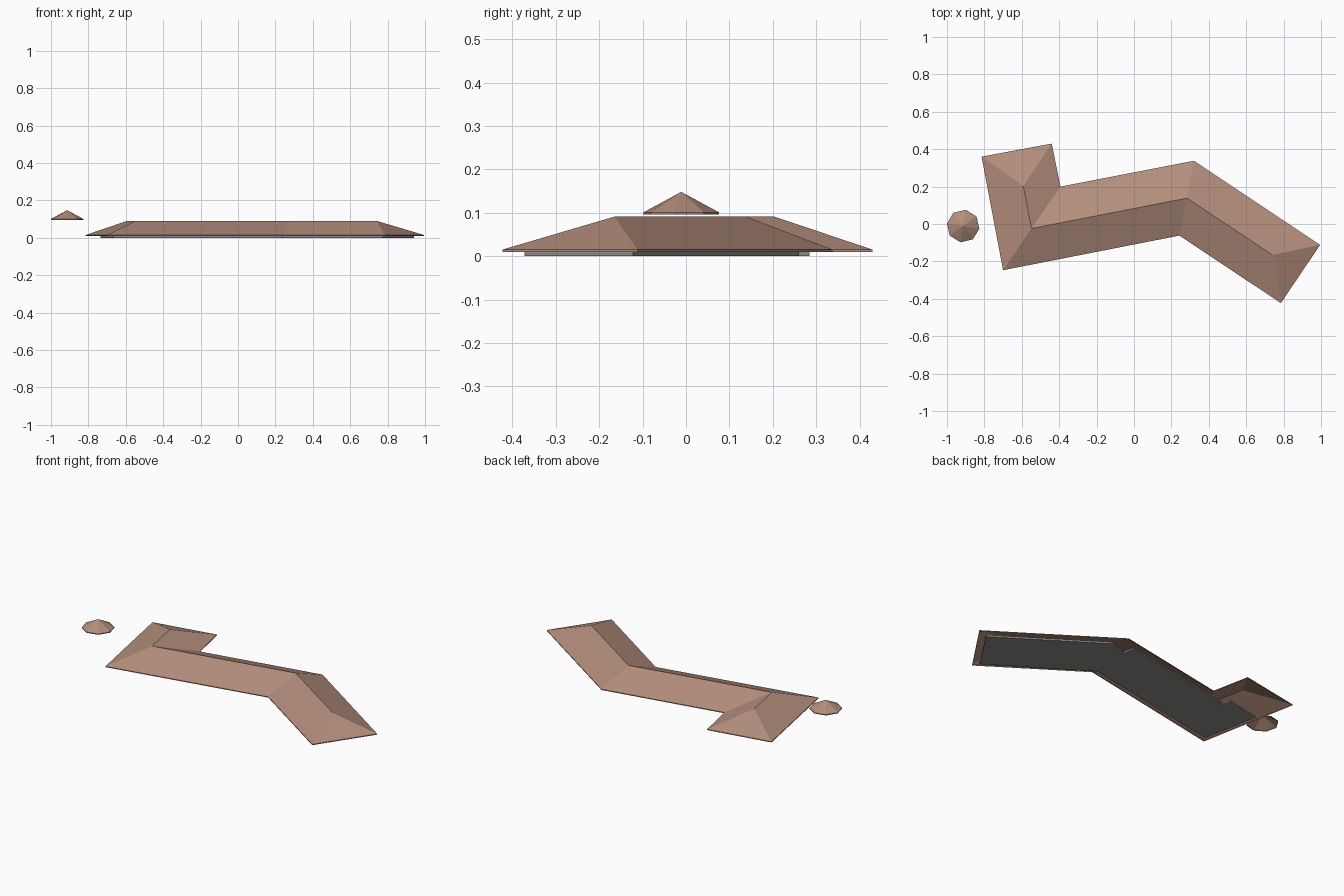
import bpy
import math

cube = bpy.data.objects.get("Cube")
if cube:
    bpy.data.objects.remove(cube)


def material(name, rgb):
    mat = bpy.data.materials.new(name)
    mat.use_nodes = True
    color = (*rgb, 1)
    mat.diffuse_color = color
    mat.node_tree.nodes["Principled BSDF"].inputs["Base Color"].default_value = color
    return mat


brown = material("roof brown", (0.45, 0.27, 0.20))
grey = material("wall grey", (0.27, 0.28, 0.26))


def make_object(name, verts, faces, mat):
    mesh = bpy.data.meshes.new(name)
    mesh.from_pydata(verts, [], faces)
    mesh.materials.append(mat)
    mesh.update()
    obj = bpy.data.objects.new(name, mesh)
    bpy.context.collection.objects.link(obj)
    return obj


def hollow_roof(name, eave, ridge, ridge_of_corner, bottom, edge, top):
    """Open roof shell: a thin fascia, then one slope from each eave edge to the ridge."""
    n = len(eave)
    verts = [(x, y, bottom) for x, y in eave]
    verts += [(x, y, edge) for x, y in eave]
    verts += [(x, y, top) for x, y in ridge]
    faces = []
    for i in range(n):
        j = (i + 1) % n
        faces.append((i, j, n + j, n + i))
        a, b = 2 * n + ridge_of_corner[i], 2 * n + ridge_of_corner[j]
        faces.append((n + i, n + j, b, a) if a != b else (n + i, n + j, a))
    return make_object(name, verts, faces, brown)


# Long bent hipped roof, corners counterclockwise
eave = [(-0.815, 0.36), (-0.70, -0.247), (0.243, -0.062), (0.785, -0.423),
        (0.995, -0.112), (0.32, 0.338), (-0.393, 0.20), (-0.44, 0.43)]
ridge = [(-0.592, 0.203), (-0.548, -0.024), (0.283, 0.138), (0.74, -0.165)]
hollow_roof("main_roof", eave, ridge, [0, 1, 2, 3, 3, 2, 1, 0], 0.01, 0.015, 0.091)

# Low wall footprint under the roof, with notched corners
plan = [(-0.735, 0.145), (-0.669, -0.20), (0.235, -0.023), (0.775, -0.372),
        (0.94, -0.122), (0.365, 0.26), (0.255, 0.22), (0.242, 0.285),
        (-0.508, 0.142), (-0.518, 0.188)]
n = len(plan)
make_object("wall_base",
            [(x, y, z) for z in (0, 0.01) for x, y in plan],
            [tuple(reversed(range(n))), tuple(range(n, 2 * n))]
            + [(i, (i + 1) % n, n + (i + 1) % n, n + i) for i in range(n)], grey)

# Small eight-sided pavilion roof beside the building
cx, cy, radius = -0.9135, -0.011, 0.088
ring = [(cx + radius * math.cos(a), cy + radius * math.sin(a))
        for a in (math.radians(45 * k - 9) for k in range(8))]
hollow_roof("pavilion_roof", ring, [(cx, cy)], [0] * 8, 0.096, 0.101, 0.148)
